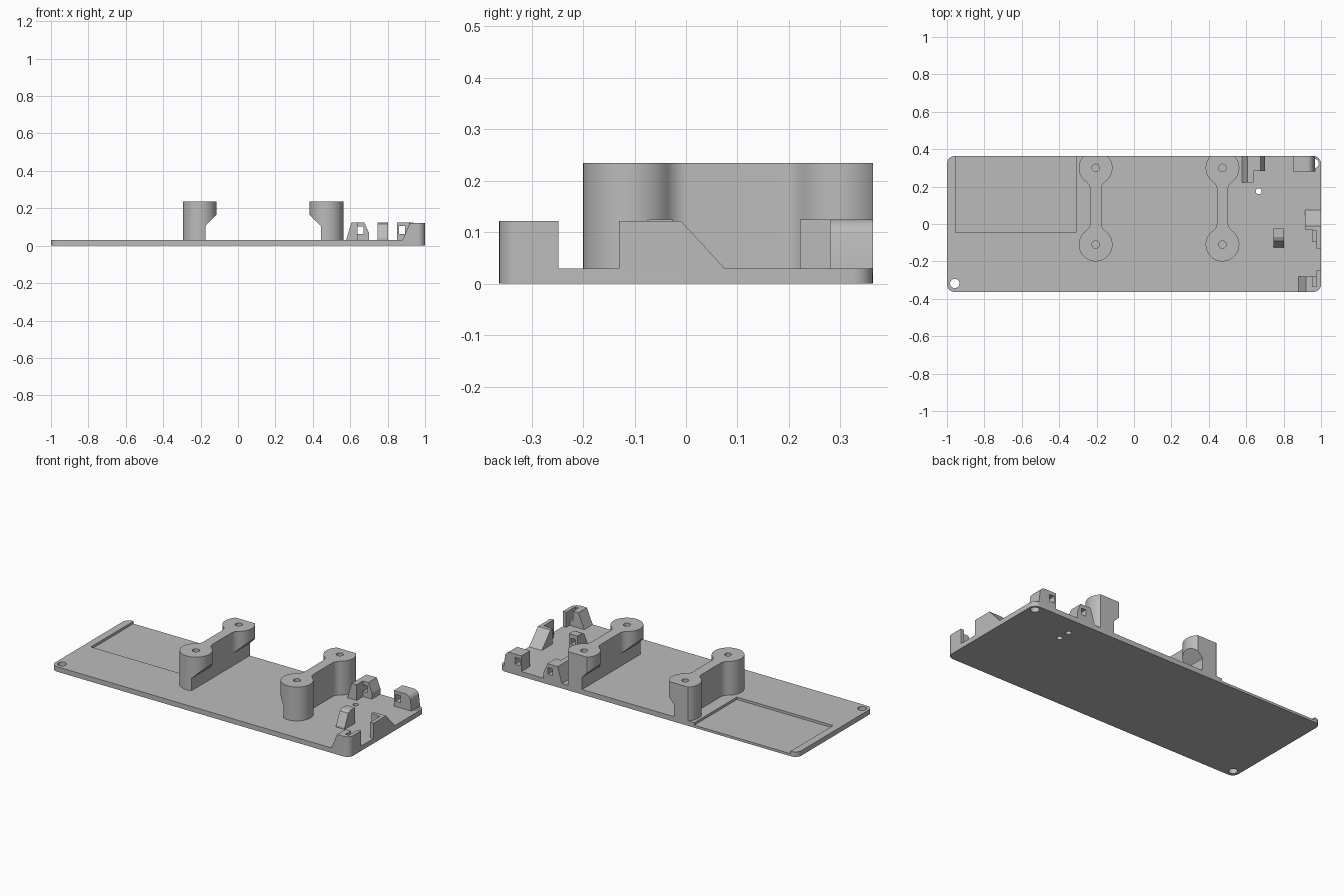
import bpy, bmesh, math
from mathutils import Vector

if "Cube" in bpy.data.objects:
    bpy.data.objects.remove(bpy.data.objects["Cube"])

grey = bpy.data.materials.new("plain grey")
grey.use_nodes = True
grey.diffuse_color = (0.5, 0.5, 0.5, 1)
grey.node_tree.nodes["Principled BSDF"].inputs["Base Color"].default_value = (0.5, 0.5, 0.5, 1)

THICK, EDGE = 0.03, 0.363


def prism(name, points, lo, hi, axis="z"):
    """Extrude a flat outline from lo to hi along an axis."""
    place = {"x": lambda a, b, c: (c, a, b),
             "y": lambda a, b, c: (a, c, b),
             "z": lambda a, b, c: (a, b, c)}[axis]
    bm = bmesh.new()
    base = bm.faces.new([bm.verts.new(place(a, b, lo)) for a, b in points])
    top = bmesh.ops.extrude_face_region(bm, geom=[base])["geom"]
    move = Vector(place(0, 0, hi - lo))
    bmesh.ops.translate(bm, vec=move, verts=[v for v in top if isinstance(v, bmesh.types.BMVert)])
    bmesh.ops.recalc_face_normals(bm, faces=bm.faces)
    mesh = bpy.data.meshes.new(name)
    bm.to_mesh(mesh)
    bm.free()
    mesh.materials.append(grey)
    obj = bpy.data.objects.new(name, mesh)
    bpy.context.collection.objects.link(obj)
    return obj


def box(name, x0, x1, y0, y1, z0, z1):
    return prism(name, [(x0, y0), (x1, y0), (x1, y1), (x0, y1)], z0, z1)


def arc(cx, cy, r, start, end, steps=12):
    angles = [math.radians(start + (end - start) * i / steps) for i in range(steps + 1)]
    return [(cx + r * math.cos(a), cy + r * math.sin(a)) for a in angles]


def drill(x, y, r, z0, z1):
    return prism("drill", arc(x, y, r, 0, 345, 23), z0, z1)


def combine(obj, tools, operation="DIFFERENCE"):
    """Apply booleans and discard the tools."""
    for tool in tools:
        mod = obj.modifiers.new("cut", "BOOLEAN")
        mod.operation, mod.object, mod.solver = operation, tool, "EXACT"
    bpy.context.view_layer.update()
    evaluated = obj.evaluated_get(bpy.context.evaluated_depsgraph_get())
    mesh = bpy.data.meshes.new_from_object(evaluated)
    obj.modifiers.clear()
    obj.data = mesh
    for tool in tools:
        bpy.data.objects.remove(tool)
    return obj


def smooth(obj):
    bpy.ops.object.select_all(action="DESELECT")
    obj.select_set(True)
    bpy.context.view_layer.objects.active = obj
    bpy.ops.object.shade_smooth_by_angle(angle=math.radians(30))


# Base plate with rounded corners, open-backed recess and holes
R = 0.04
outline = []
for sx, sy, start in [(1, 1, 0), (-1, 1, 90), (-1, -1, 180), (1, -1, 270)]:
    outline += arc(sx * (1 - R), sy * (EDGE - R), R, start, start + 90, 8)
plate = prism("base_plate", outline, 0, THICK)
combine(plate, [box("recess", -0.955, -0.31, -0.045, 0.5, 0.015, 0.1),
                drill(-0.958, -0.318, 0.025, -0.1, 0.1),
                drill(0.963, 0.323, 0.025, -0.1, 0.1),
                drill(0.667, 0.25, 0.016, -0.1, 0.1),
                drill(0.667, 0.175, 0.016, -0.1, 0.1)])
smooth(plate)

# Dumbbell supports: two bosses joined by a filleted web, undercut on the inner side
BOSS, WEB, FILLET = 0.09, 0.03, 0.05
Y_BACK, Y_FRONT, TOP = 0.3, -0.11, 0.235
dy = math.sqrt((BOSS + FILLET) ** 2 - (WEB + FILLET) ** 2)
tilt = math.degrees(math.atan2(dy, WEB + FILLET))


def support(name, x, inner):
    half = arc(0, Y_FRONT, BOSS, -90, tilt, 20)
    half += arc(WEB + FILLET, Y_FRONT + dy, FILLET, 180 + tilt, 180, 6)
    half += arc(WEB + FILLET, Y_BACK - dy, FILLET, 180, 180 - tilt, 6)
    half += arc(0, Y_BACK, BOSS, -tilt, 90, 20)
    points = [(x + a, b) for a, b in half] + [(x - a, b) for a, b in half[-2:0:-1]]
    obj = prism(name, points, 0.02, TOP)
    undercut = [(x + inner * a, z) for a, z in
                [(WEB, THICK), (WEB, 0.105), (0.095, 0.17), (0.2, 0.17), (0.2, THICK)]]
    combine(obj, [box("trim", x - 1, x + 1, EDGE, 1, -1, 1),
                  prism("undercut", undercut, -1, 1, "y"),
                  drill(x, Y_BACK, 0.02, 0.08, 0.5),
                  drill(x, Y_FRONT, 0.02, 0.08, 0.5)])
    smooth(obj)


support("right_support", -0.205, 1)
support("left_support", 0.473, -1)

# Back clip near the support: sloped post, low ledge and a window
clip = prism("back_inner_clip", [(0.578, 0.02), (0.578, 0.03), (0.607, 0.125), (0.676, 0.125),
                                 (0.7, 0.067), (0.7, 0.02)], 0.222, EDGE, "y")
combine(clip, [box("corner", 0.64, 0.8, 0.1, 0.283, 0.03, 0.2),
               box("window", 0.64, 0.672, 0.1, 0.5, 0.062, 0.102)])

# Back corner clip: rounded shoulder and a window
clip = prism("back_corner_clip", [(0.85, 0.02), (0.85, 0.125)] +
             arc(0.925, 0.09, 0.035, 90, 10, 8) + [(0.967, 0.03), (0.967, 0.02)],
             0.28, EDGE, "y")
combine(clip, [box("window", 0.86, 0.893, 0.1, 0.5, 0.062, 0.104),
               drill(0.963, 0.323, 0.025, -0.1, 0.03)])
smooth(clip)

# Middle catch: leaning front and a slot in the back
catch = prism("middle_catch", [(-0.125, 0.02), (-0.125, 0.04), (-0.09, 0.115), (-0.07, 0.125),
                               (-0.025, 0.125), (-0.025, 0.02)], 0.746, 0.803, "x")
combine(catch, [box("slot", 0.76, 0.79, -0.06, 0, 0.065, 0.1)])

# Side clip: ramped wall with a hook-shaped pocket
clip = prism("side_clip", [(-0.13, 0.02), (-0.13, 0.122), (-0.01, 0.122), (0.075, 0.03),
                           (0.075, 0.02)], 0.915, 1.0, "x")
combine(clip, [box("pocket", 0.9, 0.977, -0.2, -0.095, 0.03, 0.2),
               box("step", 0.9, 0.955, -0.2, -0.03, 0.03, 0.2),
               box("slot", 0.95, 0.977, -0.1, -0.035, 0.06, 0.2)])

# Front corner clip: rounded outside, pocket inside, sloped end rib
corner = arc(1 - R, -EDGE + R, R, -90, 0, 8)
clip = prism("front_corner_clip", [(0.87, -EDGE)] + corner + [(1, -0.248), (0.87, -0.248)],
             0.02, 0.122)
combine(clip, [box("pocket", 0.8, 0.977, -0.282, -0.2, 0.03, 0.2),
               box("slot", 0.955, 0.977, -0.335, -0.2, 0.06, 0.2),
               prism("slope", [(0.8, 0.03), (0.88, 0.03), (0.92, 0.125), (0.92, 0.2), (0.8, 0.2)],
                     -1, 1, "y")])
smooth(clip)
